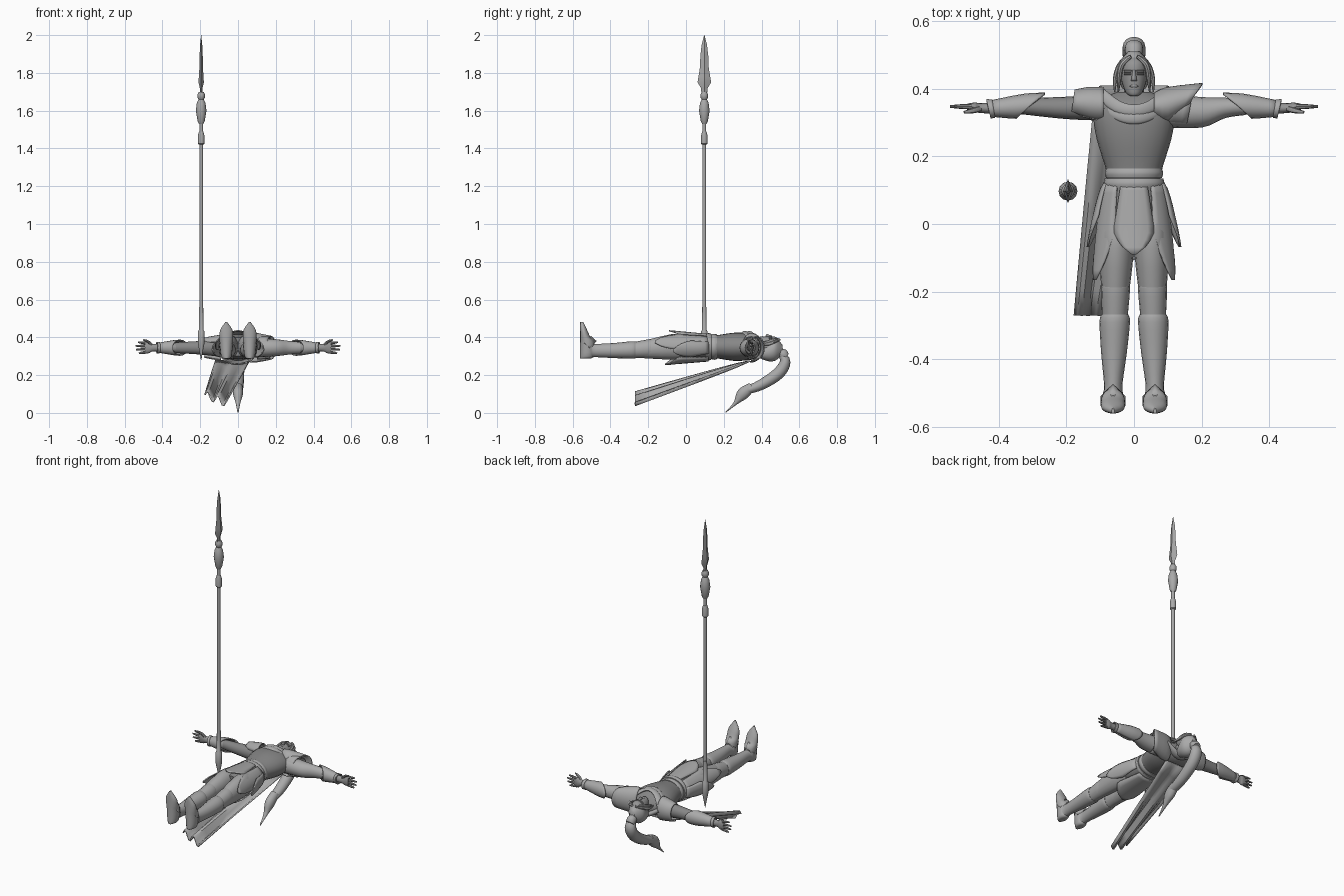
import bpy, bmesh
from math import sin, cos, pi, radians
from mathutils import Vector

default_cube = bpy.data.objects.get("Cube")
if default_cube:
    bpy.data.objects.remove(default_cube)

ALONG_ARM, ALONG_BODY, UPWARD = (1, 0, 0), (0, 1, 0), (0, 0, 1)
body_z = arm_y = arm_z = .345
belt_y = .12
spear_x, spear_y = -.195, .097


def make_material(name, value):
    material = bpy.data.materials.new(name)
    material.use_nodes = True
    colour = (value, value, value, 1)
    material.diffuse_color = colour
    material.node_tree.nodes["Principled BSDF"].inputs["Base Color"].default_value = colour
    return material


armour = make_material("armour grey", .4)
cloth = make_material("dark cloth grey", .24)
skin = make_material("skin grey", .3)


def finish(name, material, bm, thickness=0):
    bmesh.ops.recalc_face_normals(bm, faces=bm.faces)
    mesh = bpy.data.meshes.new(name)
    bm.to_mesh(mesh)
    bm.free()
    mesh.materials.append(material)
    for polygon in mesh.polygons:
        polygon.use_smooth = True
    mesh.set_sharp_from_angle(angle=radians(42))
    obj = bpy.data.objects.new(name, mesh)
    bpy.context.collection.objects.link(obj)
    if thickness:
        solid = obj.modifiers.new("thickness", 'SOLIDIFY')
        solid.thickness = thickness
        solid.offset = 0


def flow(controls, steps):
    """Smooth curve through a few control rows."""
    last = len(controls) - 1
    result = []
    for i in range(last):
        a, b, c, d = (Vector(controls[max(0, min(last, j))]) for j in range(i - 1, i + 3))
        for k in range(steps):
            t = k / steps
            bend = a - b * 2.5 + c * 2 - d / 2 + ((b - c) * 1.5 + (d - a) / 2) * t
            result.append(b + ((c - a) / 2 + bend * t) * t)
    result.append(Vector(controls[last]))
    return result


def loft(name, material, controls, axis=None, up=UPWARD, sides=16, steps=4):
    """Closed tube through rings of (x, y, z, side radius, up radius)."""
    bm = bmesh.new()
    up = Vector(up)
    rings = flow(controls, steps)
    centres = [Vector(ring[:3]) for ring in rings]
    loops = []
    for i, ring in enumerate(rings):
        ahead, behind = centres[min(i + 1, len(rings) - 1)], centres[max(i - 1, 0)]
        along = Vector(axis) if axis else (ahead - behind).normalized()
        rise = (up - along * up.dot(along)).normalized()
        across = rise.cross(along)
        turns = [2 * pi * k / sides for k in range(sides)]
        loops.append([bm.verts.new(centres[i] + across * ring[3] * cos(turn) + rise * ring[4] * sin(turn))
                      for turn in turns])
    for low, high in zip(loops, loops[1:]):
        for k in range(sides):
            following = (k + 1) % sides
            bm.faces.new((low[k], low[following], high[following], high[k]))
    bm.faces.new(loops[0])
    bm.faces.new(loops[-1])
    finish(name, material, bm)


def sheet(name, material, rows, thickness=.006):
    """Thin plate through rows of points."""
    bm = bmesh.new()
    grid = [[bm.verts.new(point) for point in row] for row in rows]
    for low, high in zip(grid, grid[1:]):
        for k in range(len(low) - 1):
            bm.faces.new((low[k], low[k + 1], high[k + 1], high[k]))
    finish(name, material, bm, thickness)


def body_loft(name, material, rings, **options):
    """Rings of (y, z, radius x, radius z) on the centre line."""
    loft(name, material, [(0, y, z, rx, rz) for y, z, rx, rz in rings],
         axis=ALONG_BODY, sides=24, **options)


def arm_loft(name, material, side, rings):
    """Rings of (x, centre y, radius y, radius z)."""
    loft(name, material, [(side * x, y, arm_z, ry, rz) for x, y, ry, rz in rings], axis=ALONG_ARM)


def leg_loft(name, side, rings):
    """Rings of (y, z, radius x, radius z); the legs part towards the feet."""
    loft(name, armour, [(side * (.05 - y * .024), y, z, rx, rz) for y, z, rx, rz in rings],
         axis=ALONG_BODY, steps=3)


def skirt_plate(name, side, angle, half, tip, flare, point=3):
    """Pointed plate wrapped round the hips, hanging from the belt."""
    rows = []
    for i in range(11):
        t = i / 10
        taper = min(1, (1 - t) * point + .03) ** .7
        spread = half * (.7 + .4 * t) * taper
        angles = [radians(angle + 10 * t * (angle > 0) + spread * k / 3) for k in range(-3, 4)]
        width, depth = .088 + flare * t ** .7, .07 + .02 * t
        rows.append([(side * width * sin(a), belt_y + (tip - belt_y) * t, body_z + depth * cos(a))
                     for a in angles])
    sheet(name, armour, rows)


def arm_plate(name, side, controls, start=-180, end=180):
    """Rows of (x, centre y, radius y, radius z, slant) around the arm."""
    angles = [radians(start + (end - start) * k / 16) for k in range(17)]
    sheet(name, armour, [[(side * (x + slant * sin(a)), y + ry * sin(a), arm_z + rz * cos(a)) for a in angles]
                         for x, y, ry, rz, slant in flow(controls, 3)])


def spear_part(name, profile, sides=12, flatness=1):
    """Upright profile of (height, radius)."""
    loft(name, armour, [(spear_x, spear_y, z, r * flatness, r) for z, r in profile],
         axis=UPWARD, up=ALONG_BODY, sides=sides, steps=1)


# Torso, belt, hips and neck
body_loft("torso", cloth, [
    (.1, .35, .08, .065), (.15, .35, .08, .06), (.25, .35, .11, .074),
    (.32, .35, .12, .072), (.36, .345, .11, .058), (.39, .34, .05, .03)])
body_loft("hips", cloth, [(.12, .35, .084, .062), (.03, .35, .1, .066), (-.06, .35, .08, .05)])
body_loft("neck", skin, [(.35, .34, .034, .034), (.41, .345, .028, .03)])
for strap_y, girth in ((belt_y, .09), (.15, .086)):
    body_loft("belt", armour, [(strap_y + reach, .35, girth - abs(reach) / 4, girth * .8 - abs(reach) / 4)
                               for reach in (-.014, 0, .014)])

# Scarf folds round the collar
for drop in (0, .022):
    loft("scarf_fold", armour, [(x, .335 - drop + x * x * 5, .425 - x * x * 6, .018, .008)
                                for x in (-.1, -.05, 0, .05, .1)])
loft("scarf_back", armour, [(x, .385, .3 + x * x * 5, .024, .014) for x in (-.1, 0, .1)])

# Head and hair
body_loft("head", skin, [
    (.378, .385, .01, .012), (.39, .375, .025, .028), (.44, .35, .041, .055),
    (.48, .345, .038, .054), (.505, .34, .01, .02)])
body_loft("nose", skin, [(.422, .405, .008, .004), (.428, .407, .008, .01), (.455, .402, .004, .006)])
body_loft("lips", skin, [(.402, .4, .006, .003), (.407, .401, .013, .005), (.412, .401, .006, .003)])
body_loft("hair_cap", armour, [
    (.4, .315, .035, .03), (.44, .325, .049, .052), (.475, .338, .047, .06), (.51, .335, .016, .026)])
for side in (-1, 1):
    for name, height, size in (("brow", .451, .004), ("eye", .443, .003)):
        loft(name, cloth, [(side * x, height, .404 - x * x * 15, size, size) for x in (.008, .018, .028)],
             sides=6)
    for gap in (0, .011):
        loft("side_lock", armour, [
            (side * .01, .495, .388, .006, .006), (side * (.036 + gap / 2), .47, .388 - gap, .008, .008),
            (side * (.044 + gap), .43, .375 - gap, .007, .008), (side * (.046 + gap), .39, .365, .002, .003)],
            sides=8)

# Long tied tail of hair
loft("tail_tie", armour, [(0, .495, .325, .02, .022), (0, .515, .31, .028, .027), (0, .53, .297, .02, .024)],
     up=ALONG_ARM)
loft("hair_tail", armour, [
    (0, .505, .31, .018, .02), (0, .525, .27, .028, .033), (0, .49, .21, .032, .033),
    (0, .4, .15, .028, .03), (0, .31, .115, .02, .025)], up=ALONG_ARM)
loft("tail_flare", armour, [(0, .35, .14, .022, .024), (0, .3, .1, .032, .026),
                            (0, .26, .05, .01, .012), (0, .21, .003, .002, .003)], up=ALONG_ARM)

# Sleeves, the left one fuller, and shoulder plates
arm_loft("right_sleeve", cloth, -1, [
    (.08, arm_y, .04, .05), (.2, .343, .033, .036), (.33, .348, .024, .028)])
arm_loft("left_sleeve", armour, 1, [
    (.08, .335, .05, .052), (.2, .33, .045, .045), (.27, .343, .03, .036), (.33, .347, .025, .03)])
arm_plate("left_shoulder_plate", 1, [
    (.06, .35, .035, .075, 0), (.1, .35, .052, .075, 0), (.175, .374, .04, .06, .027)], -60, 190)
arm_plate("left_shoulder_under_plate", 1, [(.1, arm_y, .052, .06, 0), (.165, .34, .05, .056, .01)], -80, 200)
arm_plate("right_shoulder_plate", -1, [
    (.09, .352, .05, .066, 0), (.13, .354, .048, .06, .005), (.18, .36, .034, .05, -.005)], -60, 190)

# Forearms and hands
for side in (-1, 1):
    arm_plate("bracer", side, [(.305, .35, .035, .04, -.042), (.34, .348, .034, .037, -.016),
                               (.425, .341, .021, .023, 0)])
    arm_plate("cuff", side, [(.415, .341, .024, .027, .004), (.43, .34, .026, .028, .006)])
    arm_loft("wrist_and_palm", skin, side, [
        (.3, arm_y, .022, .026), (.44, .342, .015, .019), (.47, arm_y, .014, .029), (.493, arm_y, .01, .029)])
    for k, reach in enumerate((.53, .543, .54, .525)):
        spread = 1.5 - k
        loft("finger", skin, [(side * x, .347, arm_z + spread * splay, size, size) for x, splay, size in (
            (.48, .0155, .0075), (.51, .018, .007), (reach, .02, .004))], sides=8)
    loft("thumb", skin, [(side * .45, .342, .353, .009, .008), (side * .475, .335, .377, .008, .007),
                         (side * .502, .33, .387, .004, .004)], sides=8)

# Skirt armour
skirt_plate("front_tabard", 1, 0, 36, tip=-.09, flare=.022)
skirt_plate("back_skirt", 1, 180, 62, tip=-.11, flare=.025)
for side in (-1, 1):
    skirt_plate("thigh_plate", side, 60, 38, tip=-.165, flare=.035, point=2)
    skirt_plate("hip_plate", side, 90, 36, tip=-.068, flare=.05, point=2)

# Legs and boots
for side in (-1, 1):
    leg_loft("thigh", side, [(.02, .35, .045, .06), (-.07, .35, .052, .068), (-.25, .333, .036, .042)])
    leg_loft("knee_guard", side, [(-.175, .342, .036, .046), (-.19, .341, .043, .05), (-.27, .333, .038, .043)])
    leg_loft("shin_guard", side, [
        (-.268, .333, .04, .044), (-.29, .333, .045, .046), (-.38, .33, .038, .04),
        (-.475, .33, .027, .035), (-.5, .33, .03, .037)])
    sole = -.56
    loft("boot", armour, [(side * .062, sole + length, z, width, length) for z, width, length in (
        (.287, .014, .025), (.3, .028, .036), (.37, .035, .037), (.4, .036, .027),
        (.44, .032, .018), (.482, .004, .008))], axis=UPWARD, up=ALONG_BODY, steps=3)
    sheet("ankle_plate", armour, [[(side * (.062 + x), y - abs(x), z - abs(x)) for x in (-.034, 0, .034)]
                                  for y, z in ((-.475, .378), (-.505, .405))])

# Cape hanging behind the right shoulder
cape_rows = []
for i in range(9):
    t = i / 8
    width = .18 - .07 * t
    cape_rows.append([(-.12 - .055 * t + width * k / 12, .34 - .61 * t,
                       .275 - .2 * t + .04 * t * (.5 - k / 12) + .022 * t ** .5 * sin(k * pi / 3))
                      for k in range(13)])
sheet("cape", armour, cape_rows, .008)

# Upright spear
spear_part("spear_shaft", [(.4, .01), (1.55, .01)])
spear_part("spear_foot", [(.28, .001), (.34, .012), (.37, .018), (.43, .018), (.44, .012), (.56, .011)])
spear_part("spear_collar", [(1.42, .012), (1.425, .017), (1.47, .017), (1.49, .011)])
spear_part("spear_bulb", [(1.53, .012), (1.545, .019), (1.6, .028), (1.64, .023), (1.66, .014),
                          (1.67, .02), (1.685, .02), (1.7, .013)])
spear_part("spear_blade", [(1.69, .015), (1.72, .018), (1.75, .036), (1.78, .031), (1.83, .023),
                           (1.89, .021), (1.95, .014), (2, .001)], sides=4, flatness=.4)
